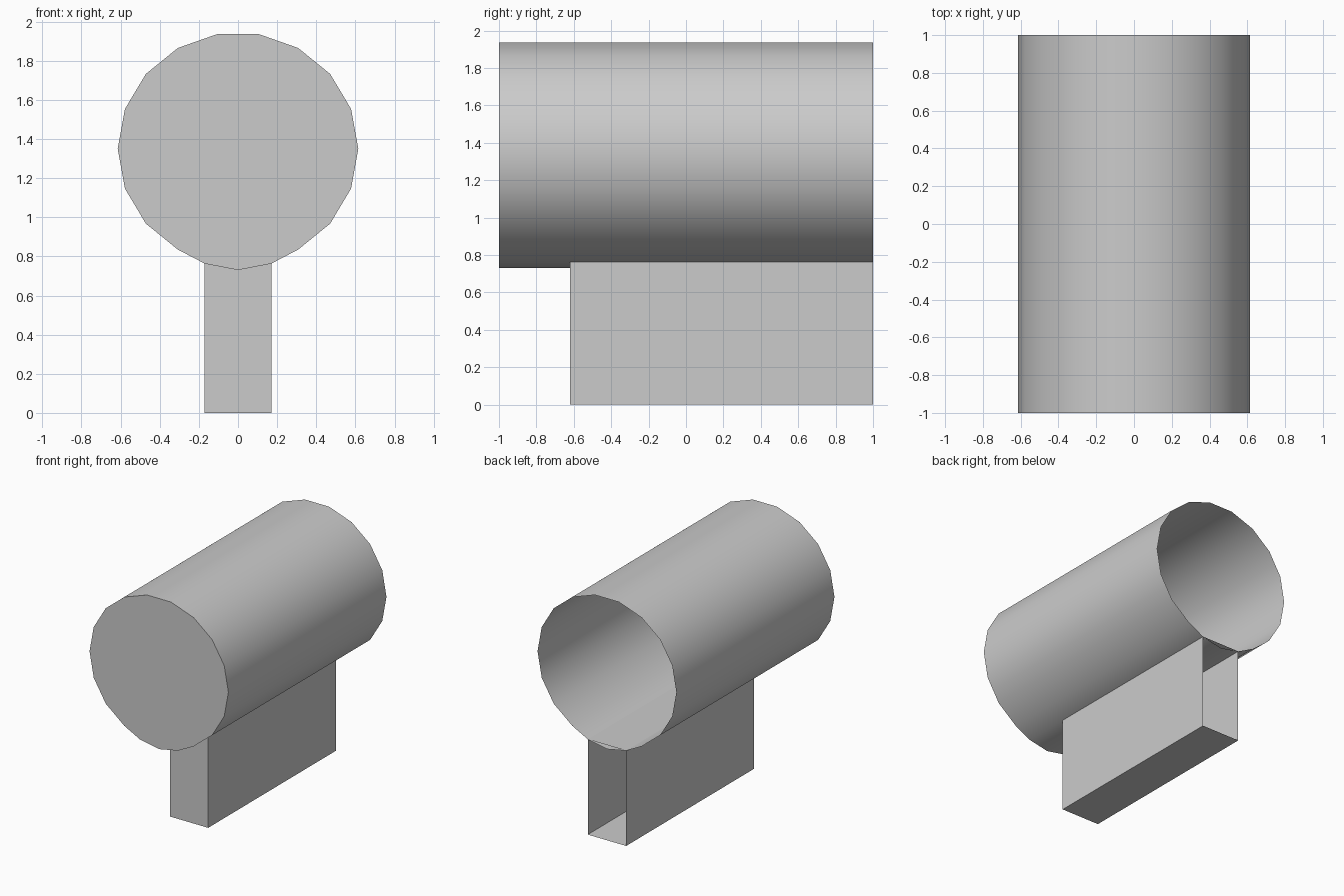
import bpy, bmesh, math

cube = bpy.data.objects.get("Cube")
if cube:
    bpy.data.objects.remove(cube, do_unlink=True)

# Single grey material
grey = bpy.data.materials.new("light grey")
grey.use_nodes = True
colour = (0.6, 0.6, 0.6, 1)
grey.diffuse_color = colour
grey.node_tree.nodes["Principled BSDF"].inputs["Base Color"].default_value = colour

SIDES = 18
RX, RZ, CENTRE_Z = 0.615, 0.595, 1.35
HALF_POST, POST_TOP, KEEL_Z = 0.17, 0.763, 0.73
FRONT, BACK, POST_FRONT = -1.0, 1.0, -0.62


def add_sleeve(name, profile, front, back, closed_front=True):
    """Extrude an x-z profile along y, leaving the back open."""
    bm = bmesh.new()
    near = [bm.verts.new((x, front, z)) for x, z in profile]
    far = [bm.verts.new((x, back, z)) for x, z in profile]
    n = len(profile)
    for i in range(n):
        j = (i + 1) % n
        bm.faces.new((near[i], far[i], far[j], near[j]))
    if closed_front:
        bm.faces.new(near)
    bmesh.ops.recalc_face_normals(bm, faces=bm.faces)
    mesh = bpy.data.meshes.new(name)
    bm.to_mesh(mesh)
    bm.free()
    mesh.materials.append(grey)
    obj = bpy.data.objects.new(name, mesh)
    bpy.context.collection.objects.link(obj)
    return obj


# Barrel outline: an 18-sided oval whose lowest side is widened into a shallow keel
outline = []
for i in range(SIDES):
    a = math.radians(10 + 20 * i)
    x, z = RX * math.sin(a), CENTRE_Z + RZ * math.cos(a)
    if abs(x) < 0.2 and z < CENTRE_Z:
        x, z = math.copysign(HALF_POST, x), POST_TOP
    outline.append((x, z))
    if i == SIDES // 2 - 1:
        outline.append((0, KEEL_Z))
barrel = add_sleeve("barrel", outline, FRONT, BACK)

# Smooth barrel walls with a sharp front rim
bpy.ops.object.select_all(action='DESELECT')
barrel.select_set(True)
bpy.context.view_layer.objects.active = barrel
bpy.ops.object.shade_smooth_by_angle(angle=math.radians(35))

# Hollow rectangular post below, open at the back
add_sleeve("post", [(-HALF_POST, 0), (HALF_POST, 0),
                    (HALF_POST, POST_TOP), (-HALF_POST, POST_TOP)],
           POST_FRONT, BACK)
